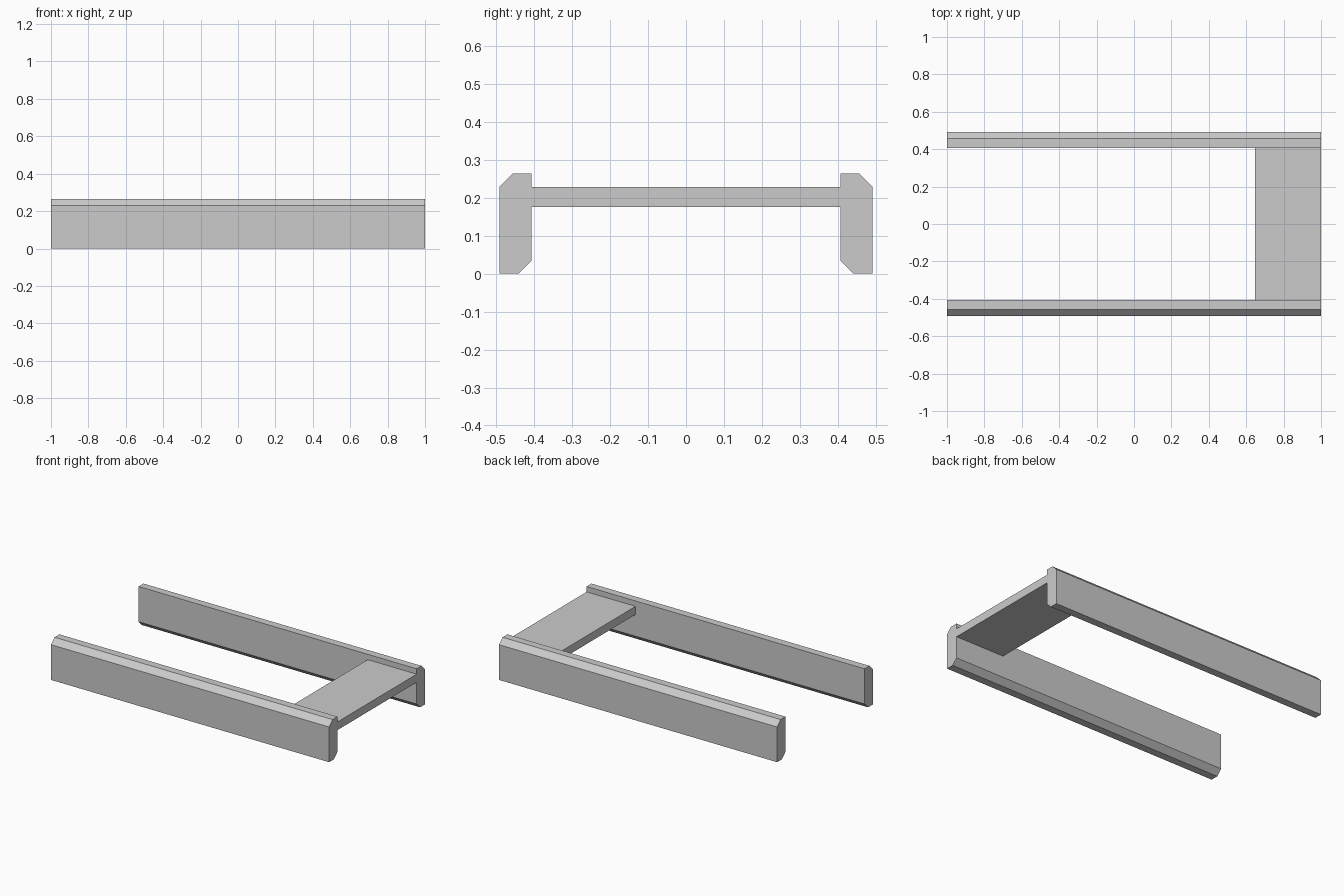
import bpy
import bmesh

cube = bpy.data.objects.get("Cube")
if cube:
    bpy.data.objects.remove(cube, do_unlink=True)

grey = bpy.data.materials.new("light_grey")
grey.use_nodes = True
colour = (0.6, 0.6, 0.6, 1)
grey.diffuse_color = colour
grey.node_tree.nodes["Principled BSDF"].inputs["Base Color"].default_value = colour


def extrude_profile(name, profile, x_start, x_end):
    """Sweep a closed (y, z) outline along x."""
    bm = bmesh.new()
    face = bm.faces.new([bm.verts.new((x_start, y, z)) for y, z in profile])
    swept = bmesh.ops.extrude_face_region(bm, geom=[face])["geom"]
    verts = [v for v in swept if isinstance(v, bmesh.types.BMVert)]
    bmesh.ops.translate(bm, verts=verts, vec=(x_end - x_start, 0, 0))
    bmesh.ops.recalc_face_normals(bm, faces=bm.faces)
    mesh = bpy.data.meshes.new(name)
    bm.to_mesh(mesh)
    bm.free()
    mesh.materials.append(grey)
    obj = bpy.data.objects.new(name, mesh)
    bpy.context.collection.objects.link(obj)
    return obj


INNER, OUTER, HEIGHT, BEVEL = 0.407, 0.492, 0.264, 0.035

# Side rails, bevelled along the lower inner and upper outer edges
rail = [(INNER, BEVEL), (INNER + BEVEL, 0), (OUTER, 0),
        (OUTER, HEIGHT - BEVEL), (OUTER - BEVEL, HEIGHT), (INNER, HEIGHT)]
for name, side in (("back_rail", 1), ("front_rail", -1)):
    extrude_profile(name, [(side * y, z) for y, z in rail], -1, 1)

# Flat plate bridging the rails at one end
plate = [(-INNER, 0.176), (INNER, 0.176), (INNER, 0.229), (-INNER, 0.229)]
extrude_profile("cross_plate", plate, 0.648, 1)
